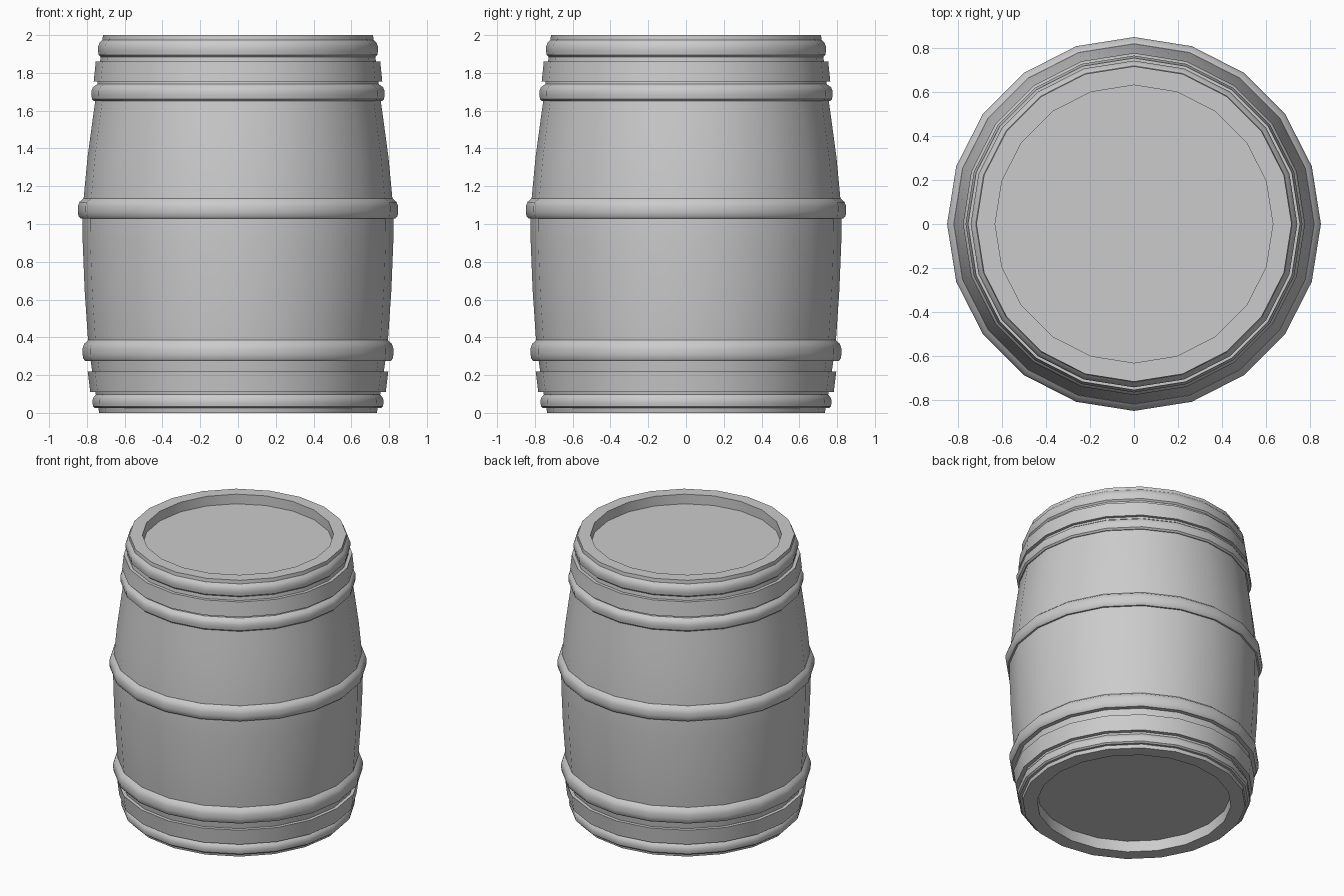
import bpy, bmesh, math

SIDES = 20

cube = bpy.data.objects.get("Cube")
if cube:
    bpy.data.objects.remove(cube, do_unlink=True)

grey = bpy.data.materials.new("plain grey")
grey.use_nodes = True
colour = (0.6, 0.6, 0.6, 1)
grey.diffuse_color = colour
grey.node_tree.nodes["Principled BSDF"].inputs["Base Color"].default_value = colour


def lathe(name, profile, closed):
    """Turn a (radius, height) profile around z; open profiles get end caps."""
    bm = bmesh.new()
    rings = [[bm.verts.new((r * math.cos(math.tau * i / SIDES),
                            r * math.sin(math.tau * i / SIDES), z))
              for i in range(SIDES)] for r, z in profile]
    pairs = list(zip(rings, rings[1:]))
    if closed:
        pairs.append((rings[-1], rings[0]))
    else:
        bm.faces.new(rings[0])
        bm.faces.new(rings[-1])
    for a, b in pairs:
        for i in range(SIDES):
            j = (i + 1) % SIDES
            bm.faces.new((a[i], a[j], b[j], b[i]))
    bmesh.ops.recalc_face_normals(bm, faces=bm.faces)
    mesh = bpy.data.meshes.new(name)
    bm.to_mesh(mesh)
    bm.free()
    mesh.materials.append(grey)
    obj = bpy.data.objects.new(name, mesh)
    bpy.context.collection.objects.link(obj)
    bpy.ops.object.select_all(action="DESELECT")
    obj.select_set(True)
    bpy.context.view_layer.objects.active = obj
    bpy.ops.object.shade_smooth_by_angle(angle=math.radians(35))


# Bulging cask with a recessed head at each end
lathe("barrel_body", [
    (0.64, 0.08), (0.64, 0), (0.735, 0), (0.755, 0.11), (0.778, 0.26),
    (0.795, 0.4), (0.812, 0.65), (0.822, 0.9), (0.823, 1.03), (0.817, 1.14),
    (0.797, 1.35), (0.77, 1.55), (0.752, 1.68), (0.738, 1.8), (0.725, 1.9),
    (0.715, 2), (0.63, 2), (0.63, 1.93)], False)


# Rounded hoops: bottom height, top height, outer radius, radius where they meet the cask
def round_hoop(name, low, high, outer, base_low, base_high):
    h = high - low
    lathe(name, [
        (base_low - 0.05, low), (outer - 0.014, low), (outer - 0.003, low + h * 0.12),
        (outer, low + h * 0.35), (outer, low + h * 0.6), (outer - 0.008, low + h * 0.82),
        (max(base_high, outer - 0.03), high), (base_high - 0.05, high)], True)


round_hoop("bottom_rim_hoop", 0.025, 0.1, 0.77, 0.735, 0.75)
round_hoop("lower_round_hoop", 0.275, 0.385, 0.823, 0.78, 0.79)
round_hoop("middle_round_hoop", 1.03, 1.135, 0.848, 0.82, 0.815)
round_hoop("upper_round_hoop", 1.65, 1.74, 0.776, 0.755, 0.745)
round_hoop("top_rim_hoop", 1.885, 1.975, 0.741, 0.725, 0.718)


# Flat bands that follow the taper
def flat_band(name, low, high, r_low, r_high):
    lathe(name, [(r_low - 0.06, low), (r_low, low),
                 (r_high, high), (r_high - 0.06, high)], True)


flat_band("lower_flat_band", 0.11, 0.22, 0.782, 0.796)
flat_band("upper_flat_band", 1.755, 1.86, 0.764, 0.753)
